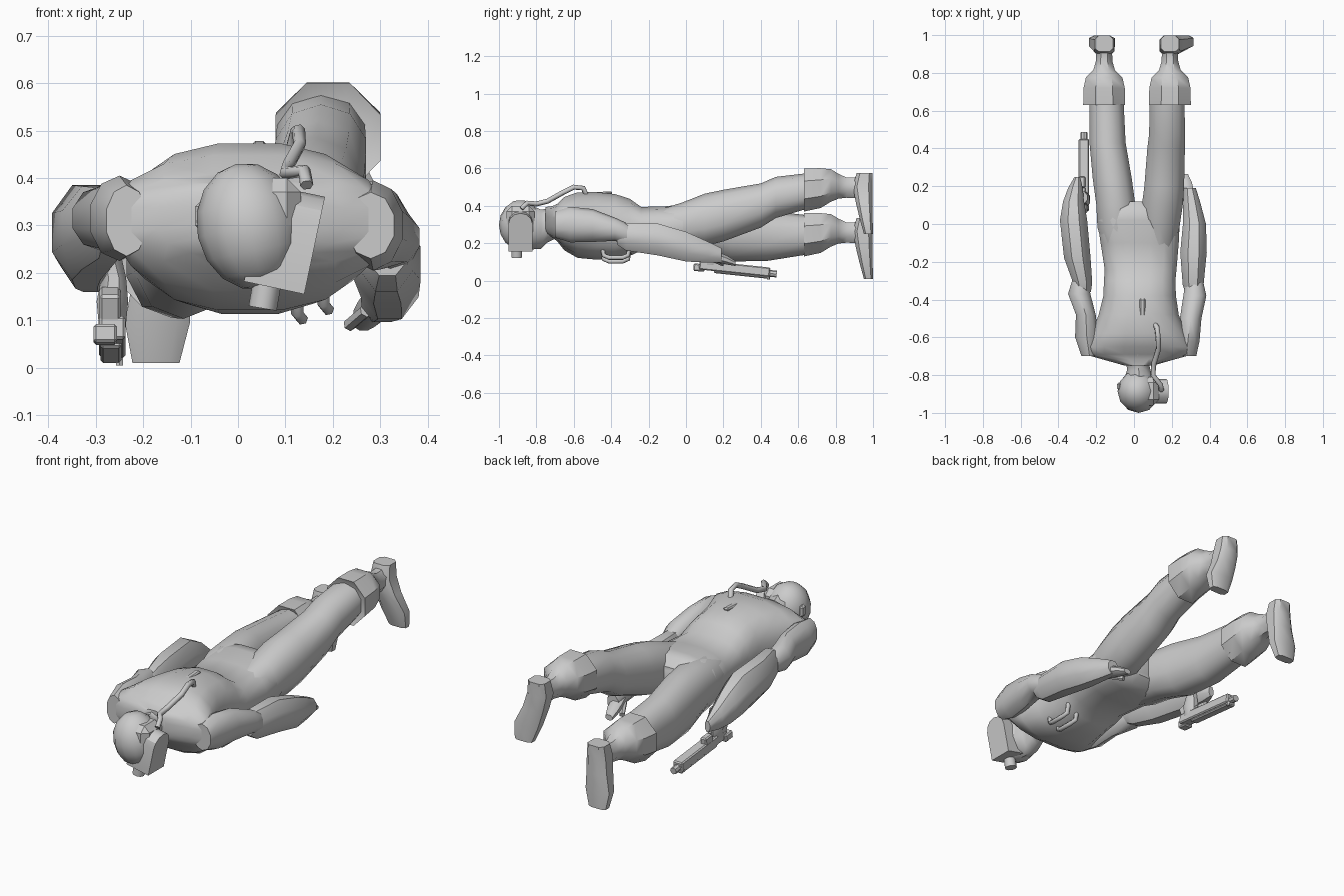
import bpy, bmesh, math
from mathutils import Matrix, Vector

cube = bpy.data.objects.get("Cube")
if cube:
    bpy.data.objects.remove(cube, do_unlink=True)


def finish(name, bm, angle=42):
    """Turn a bmesh into a smooth-shaded object with sharp creases."""
    bmesh.ops.recalc_face_normals(bm, faces=bm.faces)
    mesh = bpy.data.meshes.new(name)
    bm.to_mesh(mesh)
    bm.free()
    obj = bpy.data.objects.new(name, mesh)
    bpy.context.collection.objects.link(obj)
    bpy.ops.object.select_all(action="DESELECT")
    obj.select_set(True)
    bpy.context.view_layer.objects.active = obj
    bpy.ops.object.shade_smooth_by_angle(angle=math.radians(angle))
    return obj


def loft(name, sections, axis="Y", sides=10, square=1.0):
    """Skin oval rings: (position along axis, centre a, centre b, radius a, radius b)."""
    bm = bmesh.new()
    rings = []
    for t, a, b, ra, rb in sections:
        ring = []
        for i in range(sides):
            ang = math.tau * (i + 0.5) / sides
            c, s = math.cos(ang), math.sin(ang)
            u = a + ra * math.copysign(abs(c) ** square, c)
            v = b + rb * math.copysign(abs(s) ** square, s)
            ring.append(bm.verts.new((u, t, v) if axis == "Y" else (u, v, t)))
        rings.append(ring)
    for lower, upper in zip(rings, rings[1:]):
        for i in range(sides):
            j = (i + 1) % sides
            bm.faces.new((lower[i], lower[j], upper[j], upper[i]))
    bm.faces.new(rings[0])
    bm.faces.new(rings[-1])
    return finish(name, bm)


def box(name, centre, size, pitch=0.0, bevel=0.006):
    bm = bmesh.new()
    bmesh.ops.create_cube(bm, size=1, matrix=Matrix.Diagonal((*size, 1)))
    bmesh.ops.bevel(bm, geom=bm.edges[:], offset=bevel, segments=1, affect="EDGES")
    bm.transform(Matrix.Translation(centre) @ Matrix.Rotation(math.radians(pitch), 4, "X"))
    return finish(name, bm, 25)


def cylinder(name, start, end, radius, sides=8):
    start, end = Vector(start), Vector(end)
    way = end - start
    bm = bmesh.new()
    bmesh.ops.create_cone(bm, cap_ends=True, segments=sides, radius1=radius, radius2=radius,
                          depth=way.length)
    bm.transform(Matrix.Translation((start + end) / 2) @ way.to_track_quat("Z", "Y").to_matrix().to_4x4())
    return finish(name, bm)


def tube(name, points, radius):
    curve = bpy.data.curves.new(name, "CURVE")
    curve.dimensions = "3D"
    curve.bevel_depth = radius
    curve.bevel_resolution = 1
    curve.use_fill_caps = True
    spline = curve.splines.new("POLY")
    spline.points.add(len(points) - 1)
    for p, co in zip(spline.points, points):
        p.co = (*co, 1)
    obj = bpy.data.objects.new(name, curve)
    bpy.context.collection.objects.link(obj)
    return obj


# Jacket and hips in one skin
loft("jacket_and_hips", [
    (-.75, .025, .325, .075, .07), (-.715, .025, .315, .20, .085), (-.69, .025, .31, .29, .10),
    (-.65, .025, .305, .29, .145), (-.58, .025, .297, .255, .178), (-.48, .025, .293, .215, .183),
    (-.38, .03, .288, .195, .178), (-.30, .03, .285, .192, .155), (-.24, .035, .278, .193, .118),
    (-.10, .03, .28, .21, .12), (.02, .024, .288, .222, .128), (.08, .02, .29, .205, .12),
    (.12, .02, .29, .14, .08),
], sides=16, square=.8)
box("back_fold", (.045, -.47, .466), (.03, .15, .016), pitch=3)

# Legs
loft("left_trouser", [
    (-.14, .13, .29, .08, .09), (-.02, .14, .30, .105, .118), (.10, .15, .325, .113, .14),
    (.20, .16, .348, .11, .138), (.40, .17, .402, .104, .118), (.48, .175, .445, .099, .11),
    (.65, .175, .48, .097, .095),
], square=.9)
loft("right_trouser", [
    (-.14, -.08, .28, .08, .09), (-.02, -.09, .28, .108, .12), (.10, -.096, .275, .108, .135),
    (.24, -.115, .255, .108, .152), (.43, -.14, .24, .10, .135), (.65, -.145, .245, .094, .105),
], square=.9)


# Boots: flared cuff, narrow ankle, and foot hanging toe down
def boot(side, x, z, turn):
    loft(side + "_boot", [
        (.645, x, z, .09, .09), (.63, x, z, .12, .125), (.72, x, z + .01, .118, .115),
        (.775, x, z + .024, .105, .094), (.815, x, z + .02, .062, .072),
        (.86, x, z + .012, .048, .058), (.90, x, z + .012, .046, .06), (.95, x, z + .012, .05, .066),
    ], sides=8)
    loft(side + "_foot", [
        (z + .09, x, .955, .05, .045), (z + .02, x, .945, .058, .055),
        (z - .06, x + turn * .3, .952, .062, .048), (z - .15, x + turn * .8, .963, .072, .037),
        (z - .235, x + turn, .975, .052, .025),
    ], axis="Z", sides=8, square=.6)


boot("left", .19, .485, .07)
boot("right", -.158, .245, -.015)

# Left arm lying along the body
loft("left_upper_arm", [
    (-.70, .28, .30, .052, .07), (-.62, .285, .30, .065, .095), (-.50, .30, .295, .06, .088),
    (-.38, .322, .275, .064, .062), (-.31, .32, .245, .05, .06),
])
loft("left_forearm", [
    (-.37, .315, .245, .045, .055), (-.32, .313, .235, .06, .08), (-.15, .315, .22, .076, .092),
    (0, .32, .182, .066, .086), (.12, .305, .152, .048, .06), (.19, .295, .135, .035, .042),
], sides=8)
loft("left_hand", [
    (.10, .295, .15, .028, .03), (.17, .285, .125, .036, .032), (.22, .275, .11, .034, .026),
    (.265, .265, .092, .022, .015),
], sides=8)
cylinder("left_thumb", (.27, .13, .12), (.235, .20, .09), .014, 6)

# Right arm reaching down to the sidearm
loft("right_upper_arm", [
    (-.70, -.235, .31, .045, .075), (-.60, -.25, .315, .065, .09), (-.48, -.255, .315, .055, .08),
    (-.37, -.29, .315, .062, .068), (-.30, -.285, .31, .045, .055),
])
loft("right_forearm", [
    (-.36, -.27, .31, .045, .055), (-.31, -.272, .305, .055, .08), (-.18, -.30, .295, .076, .095),
    (.02, -.32, .285, .078, .108), (.12, -.32, .25, .06, .09), (.19, -.31, .215, .042, .06),
    (.25, -.30, .19, .016, .03),
], sides=8)
loft("right_hand", [
    (.24, -.275, .14, .03, .035), (.19, -.262, .14, .028, .032), (.14, -.265, .13, .036, .045),
    (.08, -.265, .13, .03, .045), (.06, -.265, .13, .02, .03),
], axis="Z", sides=8)

# Sidearm
box("gun_frame", (-.265, .26, .065), (.056, .38, .05), pitch=-6)
box("gun_slide", (-.268, .30, .045), (.045, .30, .04), pitch=-6)
box("gun_grip", (-.27, .10, .115), (.045, .06, .10), pitch=20)
box("gun_magazine", (-.275, .22, .10), (.035, .06, .05), pitch=-6)
box("gun_rear_sight", (-.28, .07, .07), (.05, .06, .04), pitch=-6)
cylinder("gun_barrel", (-.265, .40, .045), (-.265, .485, .035), .018)
cylinder("gun_front_sight", (-.25, .44, .03), (-.25, .44, .005), .008, 6)
tube("trigger_guard", [(-.265, .13, .09), (-.265, .15, .125), (-.265, .19, .12)], .007)

# Head, jaw and neck
bm = bmesh.new()
bmesh.ops.create_uvsphere(bm, u_segments=12, v_segments=8, radius=1)
bm.transform(Matrix.Translation((.025, -.885, .298)) @ Matrix.Rotation(math.radians(-12), 4, "Y")
             @ Matrix.Diagonal((.112, .115, .135, 1)))
finish("head", bm)
loft("neck", [(-.90, .03, .29, .10, .115), (-.83, .03, .285, .088, .118), (-.775, .025, .275, .066, .105),
              (-.74, .02, .295, .062, .09), (-.69, .02, .32, .085, .09)])
box("mask_rim", (.088, -.885, .335), (.09, .15, .13), bevel=.03)
box("ear", (-.078, -.86, .32), (.025, .04, .06), bevel=.01)

# Arched face mask
bm = bmesh.new()
outline = [(-.065, -.11), (.065, -.11)]
outline += [(.065 * math.cos(a), .04 + .06 * math.sin(a))
            for a in (math.pi * i / 6 for i in range(7))]
face = bm.faces.new([bm.verts.new((.06, y, z)) for y, z in outline])
out = bmesh.ops.extrude_face_region(bm, geom=[face])
bmesh.ops.translate(bm, vec=(-.13, 0, 0), verts=[v for v in out["geom"] if isinstance(v, bmesh.types.BMVert)])
bm.transform(Matrix.Translation((.104, -.885, .275)) @ Matrix.Rotation(math.radians(12), 4, "Y"))
finish("face_mask", bm, 30)
cylinder("mask_filter", (.065, -.905, .20), (.052, -.905, .125), .03, 10)

# Breathing hose from the back to the head
tube("breathing_hose", [
    (.11, -.53, .45), (.122, -.55, .495), (.128, -.60, .50), (.13, -.66, .47),
    (.105, -.74, .425), (.10, -.80, .41), (.14, -.85, .415), (.145, -.88, .385),
], .014)

# Chest handles
for label, x, z in (("inner", .125, .115), ("outer", .18, .135)):
    tube(label + "_chest_handle", [
        (x, -.45, z + .05), (x, -.44, z), (x + .01, -.41, z - .012),
        (x + .01, -.34, z - .012), (x, -.31, z), (x, -.30, z + .05),
    ], .013)
